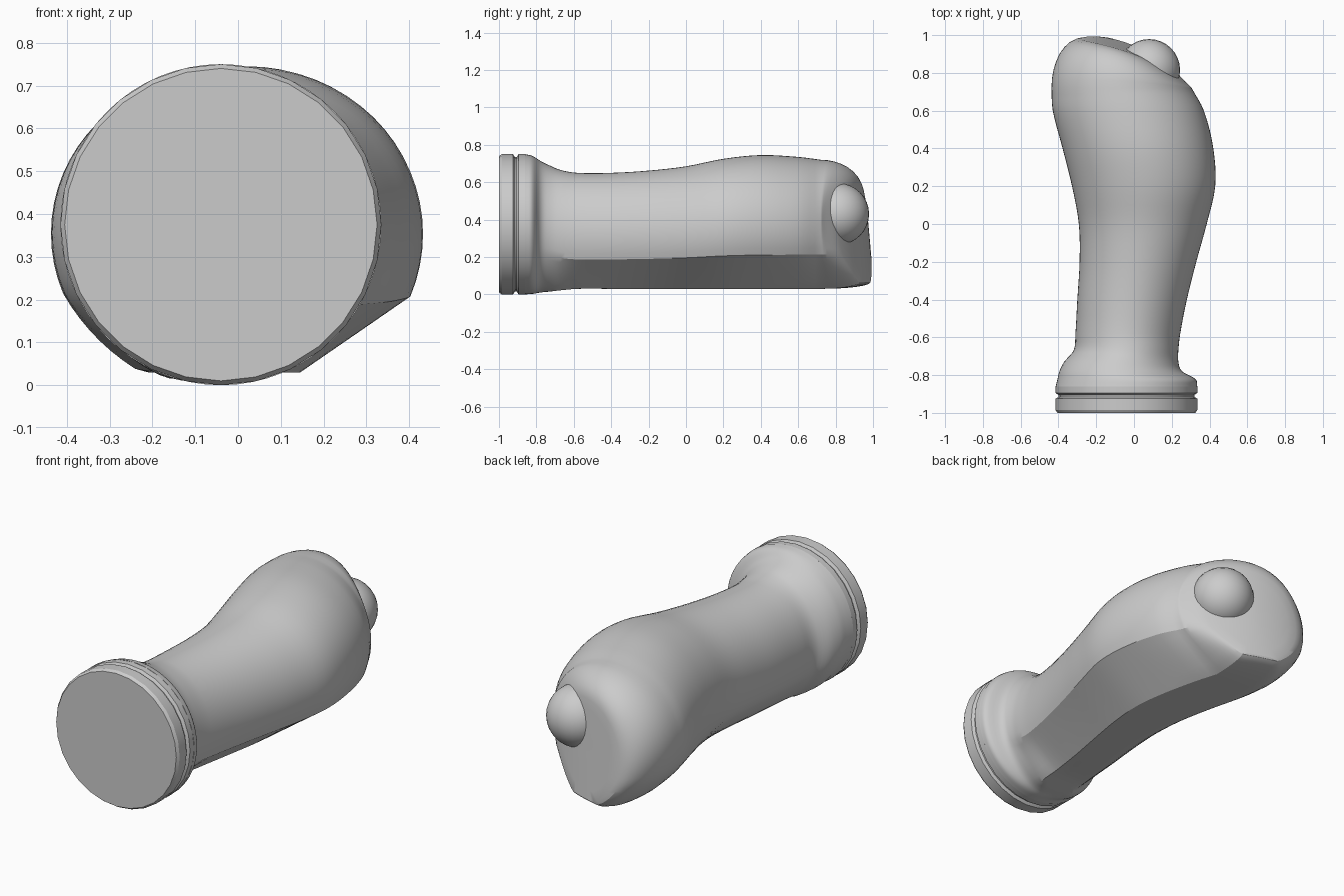
import bpy, bmesh, math
from mathutils import Vector

if "Cube" in bpy.data.objects:
    bpy.data.objects.remove(bpy.data.objects["Cube"], do_unlink=True)

grey = bpy.data.materials.new("plain grey")
grey.use_nodes = True
COLOUR = (0.6, 0.6, 0.6, 1)
grey.diffuse_color = COLOUR
grey.node_tree.nodes["Principled BSDF"].inputs["Base Color"].default_value = COLOUR


def finish(name, bm, angle):
    bmesh.ops.recalc_face_normals(bm, faces=bm.faces)
    mesh = bpy.data.meshes.new(name)
    bm.to_mesh(mesh)
    bm.free()
    mesh.materials.append(grey)
    obj = bpy.data.objects.new(name, mesh)
    bpy.context.collection.objects.link(obj)
    bpy.ops.object.select_all(action="DESELECT")
    obj.select_set(True)
    bpy.context.view_layer.objects.active = obj
    bpy.ops.object.shade_smooth_by_angle(angle=math.radians(angle))


def loft(name, rings, angle):
    """Skin a list of closed rings and cap both ends."""
    bm = bmesh.new()
    loops = [[bm.verts.new(p) for p in ring] for ring in rings]
    n = len(loops[0])
    for a, b in zip(loops, loops[1:]):
        for i in range(n):
            j = (i + 1) % n
            bm.faces.new((a[i], a[j], b[j], b[i]))
    bm.faces.new(loops[0])
    bm.faces.new(loops[-1])
    finish(name, bm, angle)


# Grip outline: y, left edge, right edge, bottom, top, underside flatness
STATIONS = [
    (-.86, -.415, .335, 0, .75, 0), (-.82, -.405, .325, .003, .74, 0),
    (-.78, -.395, .255, .01, .715, .1), (-.73, -.37, .235, .015, .69, .3),
    (-.67, -.32, .235, .022, .665, .7), (-.58, -.31, .245, .03, .65, 1),
    (-.4, -.3, .28, .03, .65, 1), (-.2, -.288, .33, .03, .662, 1),
    (0, -.292, .385, .03, .685, 1), (.2, -.328, .43, .03, .725, 1),
    (.4, -.378, .42, .03, .745, 1), (.6, -.43, .37, .03, .735, .9),
    (.72, -.437, .305, .03, .72, .75),
]
RIM = (-.28, .2, .07, .59, .5)


def smooth_stations(rows, steps):
    """Cubic interpolation through the stations."""
    out = []
    for k in range(len(rows) - 1):
        p0, p1, p2, p3 = (rows[min(max(k + d, 0), len(rows) - 1)] for d in (-1, 0, 1, 2))
        h = p2[0] - p1[0]
        for s in range(steps):
            t = s / steps
            row = [p1[0] + h * t]
            for c in range(1, len(p1)):
                m1 = h * (p2[c] - p0[c]) / (p2[0] - p0[0])
                m2 = h * (p3[c] - p1[c]) / (p3[0] - p1[0])
                d = p2[c] - p1[c]
                row.append(p1[c] + t * m1 + t * t * (3 * d - 2 * m1 - m2)
                           + t ** 3 * (m1 + m2 - 2 * d))
            out.append(row)
    return out + [rows[-1]]


def section(xl, xr, zb, zt, flat, n=64):
    """Ellipse with a flat floor and a slanted flank, stronger on the +x side."""
    cx, a = (xl + xr) / 2, (xr - xl) / 2
    cz = zb + (zt - zb) * (.5 - .04 * flat)
    b = zt - cz
    crease = math.radians(22.5)
    pts = []
    for i in range(n):
        ang = 2 * math.pi * i / n
        p = Vector((cx + a * math.cos(ang), cz + b * math.sin(ang)))
        below = math.asin(max(0, -math.sin(ang)))
        if below > crease + .001:
            side, foot, weight = (1, .25, 1) if math.cos(ang) > 0 else (-1, .4, .4)
            t = (below - crease) / (math.pi / 2 - crease)
            top = Vector((cx + side * a * math.cos(crease), cz - b * math.sin(crease)))
            corner = Vector((cx + side * a * foot, zb))
            if t < .667:
                q = top.lerp(corner, t / .667)
            else:
                q = corner.lerp(Vector((cx, zb)), (t - .667) / .333)
            p = p.lerp(q, flat * weight)
        p.y = max(p.y, zb)
        pts.append(p)
    return pts


def end_surface(x, z):
    """Slanted end that rolls away towards +x."""
    u = max(x + .25, 0)
    return 1 - .09 * (z - .1) - .07 * u - .65 * u * u


# Grip: lofted body with a rounded shoulder running into the slanted end
rings = [[(p.x, row[0], p.y) for p in section(*row[1:])]
         for row in smooth_stations(STATIONS, 4)]
last = STATIONS[-1]
start, rim = section(*last[1:]), section(*RIM)
STEPS = 8
for k in range(1, STEPS + 1):
    ang = math.pi / 2 * k / STEPS
    inset = (1 - math.cos(ang * .85)) / (1 - math.cos(math.pi / 2 * .85))
    ring = []
    for p, r in zip(start, rim):
        q = p.lerp(r, inset)
        y = last[0] + (end_surface(q.x, q.y) - last[0]) * math.sin(ang)
        ring.append((q.x, y, q.y))
    rings.append(ring)
centre = sum(rim, Vector((0, 0))) / len(rim)
for shrink in (.2, .4, .6, .8, .95):
    inner = [r.lerp(centre, shrink) for r in rim]
    rings.append([(q.x, end_surface(q.x, q.y), q.y) for q in inner])
loft("grip", rings, 24)

# Base: turned flange with a groove around it
PROFILE = [(.365, -1), (.375, -.985), (.375, -.925), (.36, -.915),
           (.36, -.905), (.375, -.895), (.375, -.86)]
SIDES = 28
loft("base_flange", [[(-.04 + r * math.cos(2 * math.pi * i / SIDES), y,
                       .375 + r * math.sin(2 * math.pi * i / SIDES))
                      for i in range(SIDES)] for r, y in PROFILE], 30)

# Button: ball set into the slanted end
bm = bmesh.new()
bmesh.ops.create_uvsphere(bm, u_segments=32, v_segments=16, radius=.164)
bmesh.ops.translate(bm, verts=bm.verts, vec=(.08, .815, .43))
finish("button", bm, 60)
